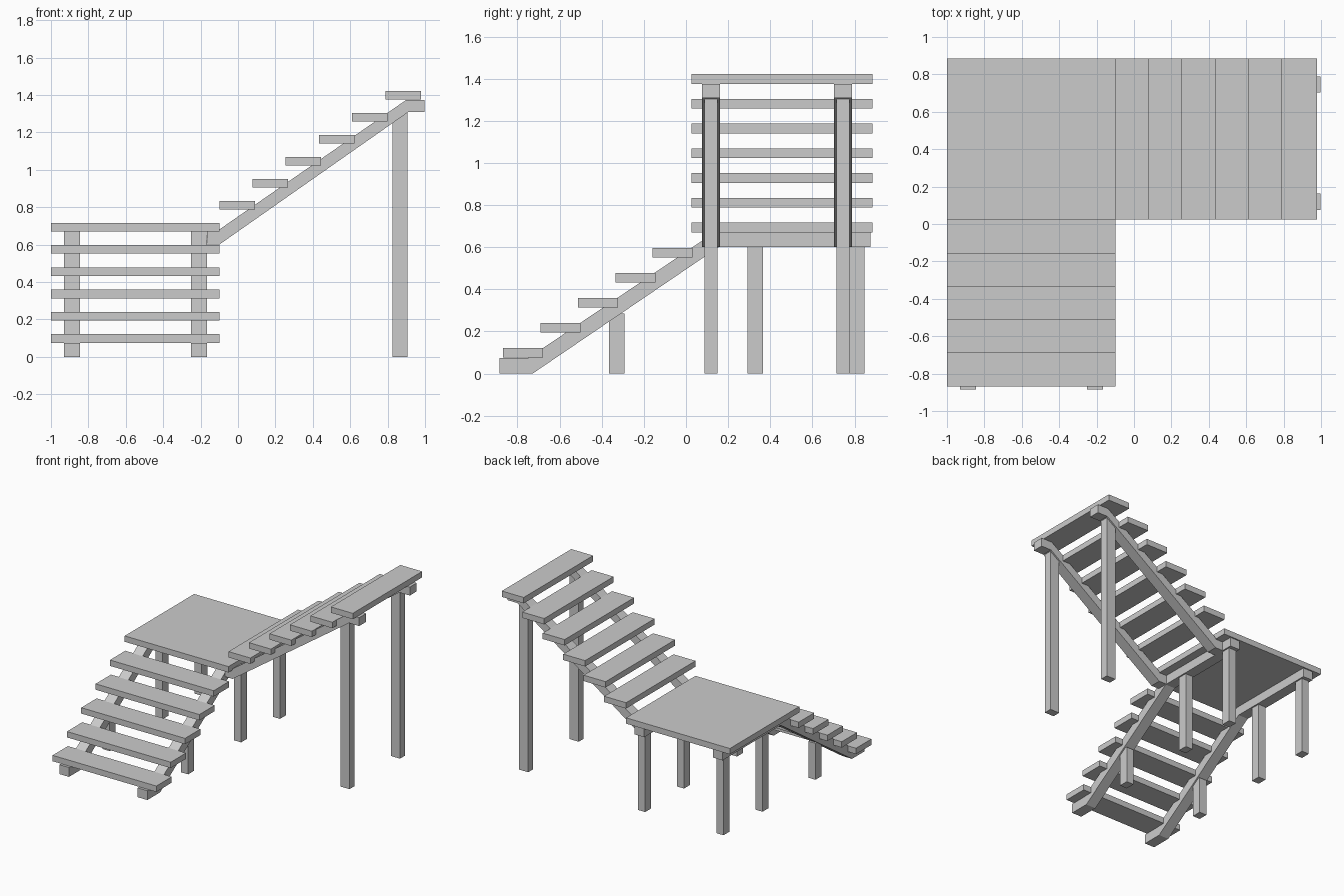
import bpy

if "Cube" in bpy.data.objects:
    bpy.data.objects.remove(bpy.data.objects["Cube"])


def prism(name, profile, to3d, a, b):
    """Extrude a 2D side profile between offsets a and b."""
    n = len(profile)
    verts = [to3d(u, z, a) for u, z in profile] + [to3d(u, z, b) for u, z in profile]
    faces = [tuple(range(n)), tuple(range(2 * n - 1, n - 1, -1))]
    faces += [(i, i + n, (i + 1) % n + n, (i + 1) % n) for i in range(n)]
    mesh = bpy.data.meshes.new(name)
    mesh.from_pydata(verts, [], faces)
    obj = bpy.data.objects.new(name, mesh)
    bpy.context.collection.objects.link(obj)
    # consistent outward normals
    import bmesh
    bm = bmesh.new()
    bm.from_mesh(mesh)
    bmesh.ops.recalc_face_normals(bm, faces=bm.faces)
    bm.to_mesh(mesh)
    bm.free()
    return obj


def box(name, x0, x1, y0, y1, z0, z1):
    return prism(name, [(x0, z0), (x1, z0), (x1, z1), (x0, z1)],
                 lambda u, z, w: (u, w, z), y0, y1)


RUN, RISE, THICK, DEPTH = 0.1775, 0.119, 0.046, 0.19

# landing deck
box("landing_deck", -1.0, -0.10, 0.025, 0.885, 0.67, 0.716)

# lower flight treads, climbing along +y
for i in range(5):
    y, z = -0.868 + i * RUN, 0.075 + i * RISE
    box("lower_tread", -1.0, -0.10, y, y + DEPTH, z, z + THICK)

# upper flight treads, climbing along +x
for i in range(6):
    x, z = -0.10 + i * RUN, 0.788 + i * 0.1175
    box("upper_tread", x, x + DEPTH, 0.025, 0.885, z, z + THICK)

# lower stringers: flat foot, slope, flat beam under the landing
lower = [(-0.885, 0), (-0.728, 0), (0.155, 0.6), (0.875, 0.6),
         (0.875, 0.67), (0.135, 0.67), (-0.75, 0.073), (-0.885, 0.073)]
for x in (-0.888, -0.208):
    prism("lower_stringer", lower, lambda u, z, w: (w, u, z), x - 0.042, x + 0.042)
    # posts below the slope and the landing
    for y, top in ((-0.328, 0.285), (0.328, 0.61), (0.81, 0.61)):
        box("lower_post", x - 0.031, x + 0.031, y - 0.037, y + 0.037, 0, top)

# upper stringers and their tall posts
upper = [(-0.167, 0.6), (-0.10, 0.6), (0.91, 1.308), (0.998, 1.308),
         (0.998, 1.374), (0.90, 1.374), (-0.115, 0.67), (-0.167, 0.67)]
for y in (0.119, 0.745):
    prism("upper_stringer", upper, lambda u, z, w: (u, w, z), y - 0.043, y + 0.043)
    box("upper_post", 0.825, 0.905, y - 0.031, y + 0.031, 0, 1.306)
